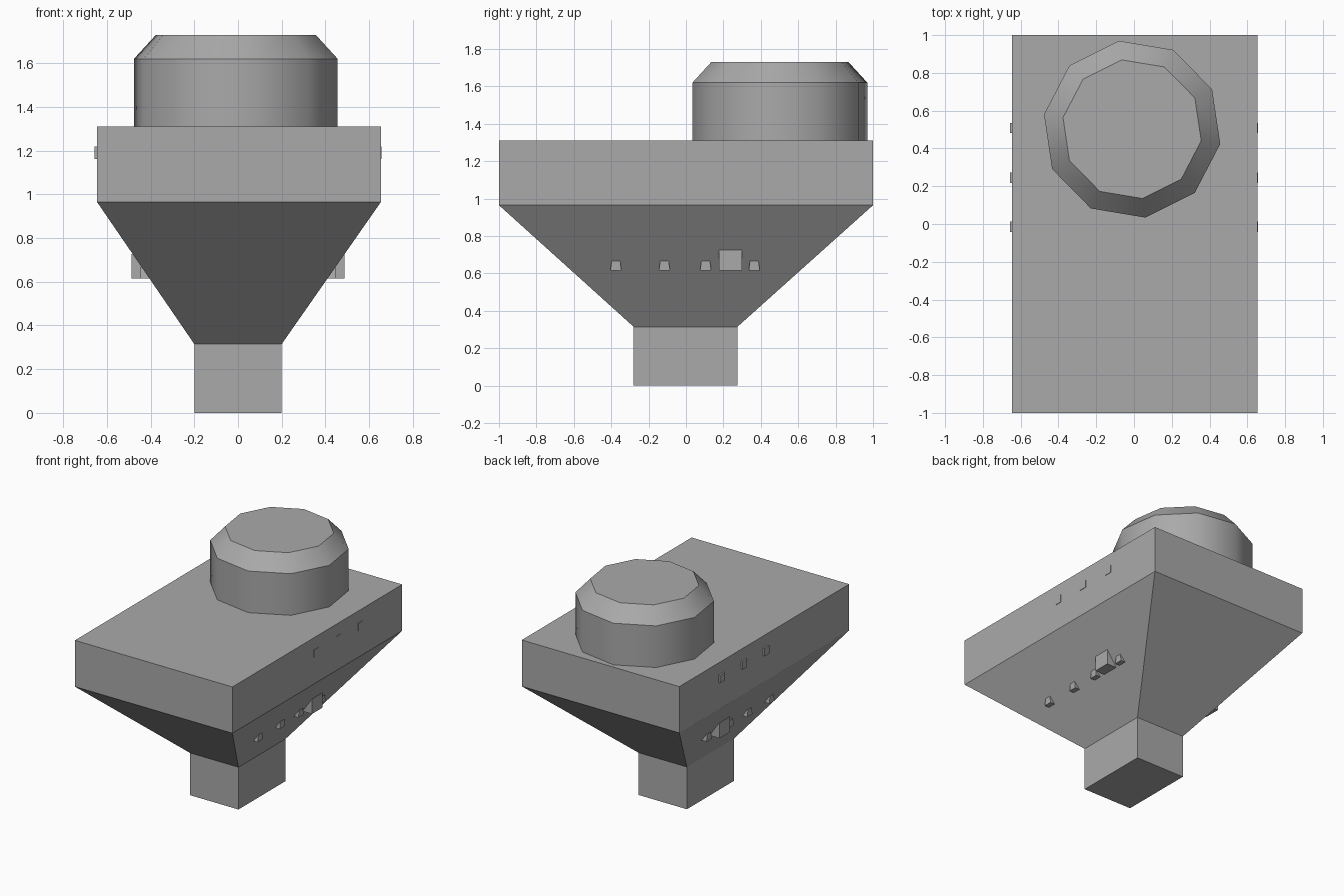
import bpy, math
from mathutils import Matrix

cube = bpy.data.objects.get("Cube")
if cube:
    bpy.data.objects.remove(cube, do_unlink=True)

grey = bpy.data.materials.new("plain_grey")
grey.use_nodes = True
colour = (0.4, 0.4, 0.4, 1)
grey.diffuse_color = colour
bsdf = grey.node_tree.nodes["Principled BSDF"]
bsdf.inputs["Base Color"].default_value = colour


def loft(name, rings):
    """Closed solid skinned through rings of equal point count, bottom to top."""
    n = len(rings[0])
    verts = [p for ring in rings for p in ring]
    faces = [tuple(reversed(range(n))), tuple(range(len(verts) - n, len(verts)))]
    for r in range(len(rings) - 1):
        for i in range(n):
            j = (i + 1) % n
            faces.append((r * n + i, r * n + j, (r + 1) * n + j, (r + 1) * n + i))
    mesh = bpy.data.meshes.new(name)
    mesh.from_pydata(verts, [], faces)
    mesh.materials.append(grey)
    obj = bpy.data.objects.new(name, mesh)
    bpy.context.collection.objects.link(obj)
    return obj


def rect(x0, x1, y0, y1, z):
    return [(x0, y0, z), (x1, y0, z), (x1, y1, z), (x0, y1, z)]


def polygon(radius, z, sides=10, turn=math.radians(98.5)):
    steps = [turn + math.tau * i / sides for i in range(sides)]
    return [(-0.01 + radius * math.cos(a), 0.502 + radius * math.sin(a), z) for a in steps]


# Main body: square stem, flared funnel and rectangular deck
STEM = (-0.2, 0.2, -0.28, 0.275)
DECK = (-0.645, 0.654, -1, 1)
loft("body", [rect(*STEM, 0), rect(*STEM, 0.315), rect(*DECK, 0.965), rect(*DECK, 1.31)])

# Ten-sided turret with a chamfered top
turret = loft("turret", [polygon(0.473, 1.31), polygon(0.473, 1.62), polygon(0.371, 1.73)])
bpy.ops.object.select_all(action="DESELECT")
turret.select_set(True)
bpy.context.view_layer.objects.active = turret
bpy.ops.object.shade_smooth_by_angle(angle=math.radians(38))


def mirrored_pair(name, x0, x1, y, width, top_width, z0, z1):
    """Block on the left side and its mirror copy on the right."""
    rings = [rect(x0, x1, y - w / 2, y + w / 2, z) for w, z in ((width, z0), (top_width, z1))]
    left = loft("left_" + name, rings)
    right = left.copy()
    right.data = left.data.copy()
    right.name = "right_" + name
    right.data.transform(Matrix.Scale(-1, 4, (1, 0, 0)))
    right.data.flip_normals()
    bpy.context.collection.objects.link(right)


# Small tapered studs and one large block along each funnel slope
for i, y in enumerate((-0.375, -0.115, 0.105, 0.365)):
    mirrored_pair(f"slope_stud_{i + 1}", 0.36, 0.446, y, 0.06, 0.045, 0.615, 0.667)
mirrored_pair("slope_block", 0.36, 0.487, 0.238, 0.125, 0.125, 0.615, 0.728)

# Row of shallow studs on each deck side
for i, y in enumerate((-0.015, 0.245, 0.508)):
    mirrored_pair(f"deck_stud_{i + 1}", 0.6, 0.657, y, 0.055, 0.055, 1.162, 1.22)
